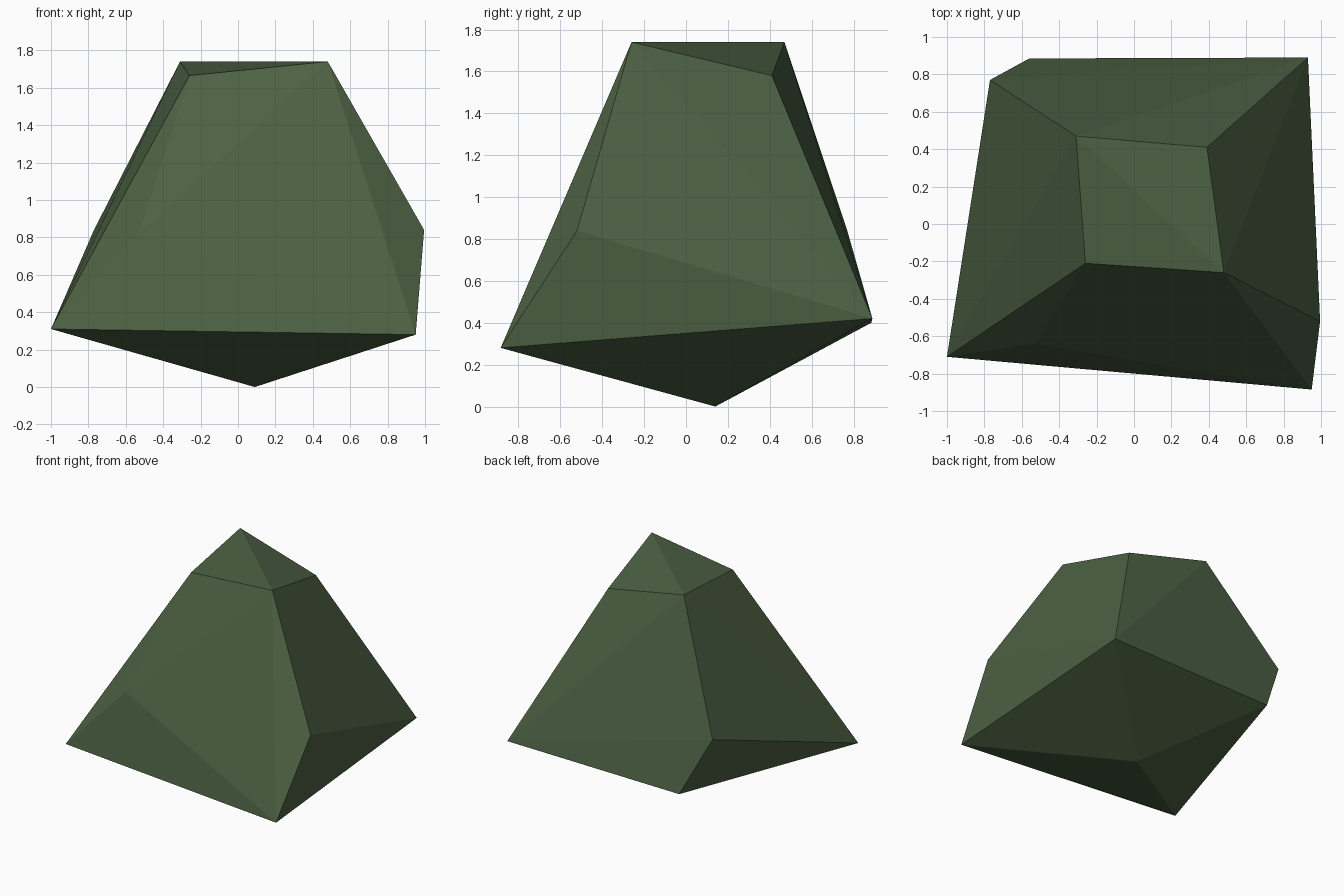
import bpy, bmesh

if "Cube" in bpy.data.objects:
    bpy.data.objects.remove(bpy.data.objects["Cube"])

# Corner points of the faceted rock, ring by ring
crown = [(-0.31, 0.47, 1.74), (0.39, 0.41, 1.58), (0.48, -0.26, 1.74), (-0.26, -0.21, 1.665)]
shoulder = [(-0.77, 0.77, 0.84), (0.995, -0.52, 0.84), (-0.53, -0.64, 0.82)]
skirt = [(-0.56, 0.885, 0.40), (0.93, 0.89, 0.42), (0.95, -0.885, 0.28), (-1.0, -0.71, 0.31)]
foot = [(0.09, 0.14, 0.0)]

# Rock: flat-faced convex hull around the corners
bm = bmesh.new()
for p in crown + shoulder + skirt + foot:
    bm.verts.new(p)
bmesh.ops.convex_hull(bm, input=bm.verts[:])
bmesh.ops.recalc_face_normals(bm, faces=bm.faces[:])
mesh = bpy.data.meshes.new("rock")
bm.to_mesh(mesh)
bm.free()

# Mossy green
mat = bpy.data.materials.new("moss green")
mat.diffuse_color = (0.072, 0.117, 0.056, 1)
mat.use_nodes = True
mat.node_tree.nodes["Principled BSDF"].inputs["Base Color"].default_value = mat.diffuse_color
mesh.materials.append(mat)
rock = bpy.data.objects.new("rock", mesh)
bpy.context.collection.objects.link(rock)
